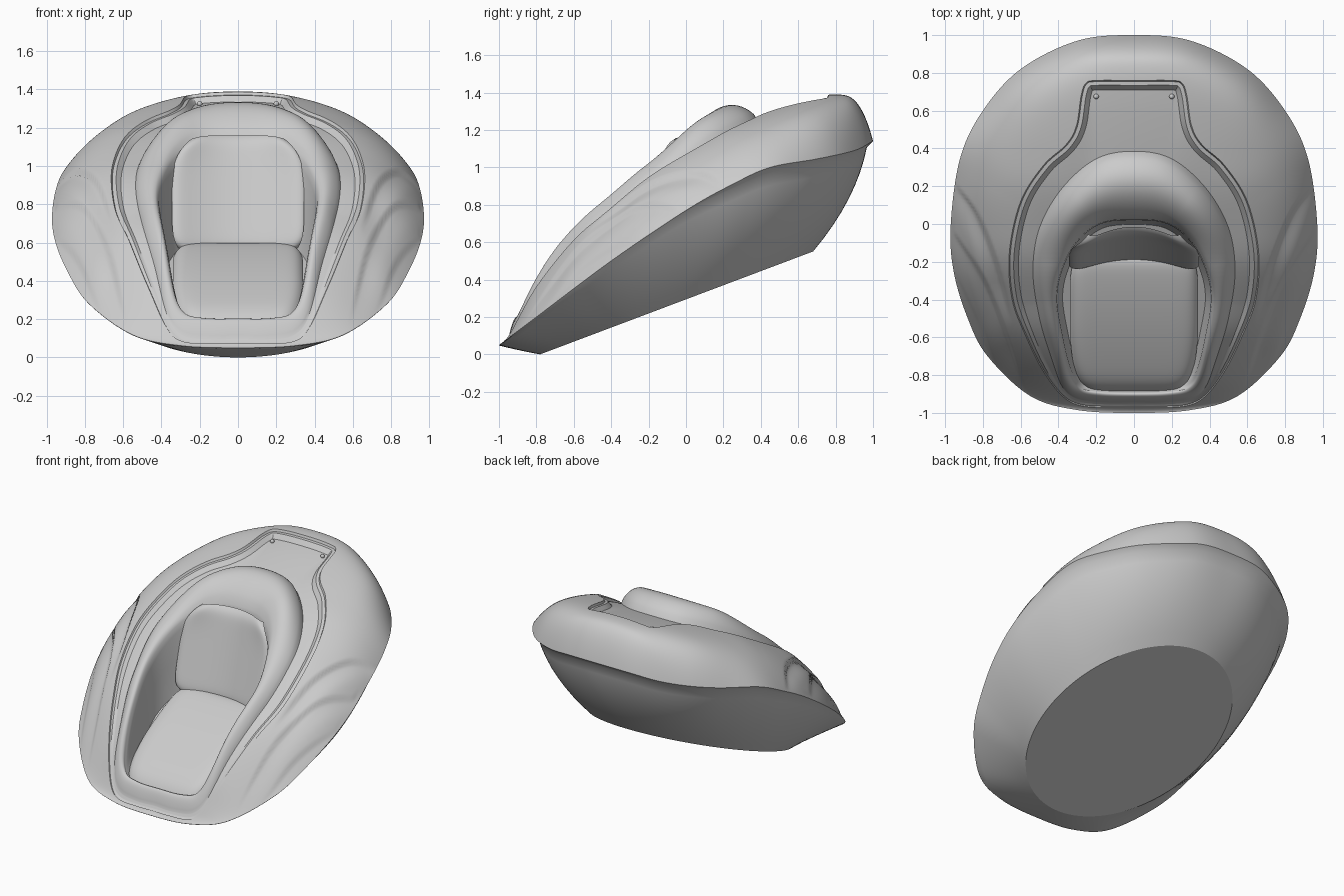
import bpy, math
from mathutils import Vector

if "Cube" in bpy.data.objects:
    bpy.data.objects.remove(bpy.data.objects["Cube"])

CY = -0.3          # centre of the radial layout
M = 240            # samples per half ring


def spline(pts, mirror=False, n=24):
    """Dense Catmull-Rom through 2D points."""
    p = [Vector(q) for q in pts]
    flip = lambda q: Vector((-q.x, q.y))
    a = flip(p[1]) if mirror else 2 * p[0] - p[1]
    b = flip(p[-2]) if mirror else 2 * p[-1] - p[-2]
    p = [a] + p + [b]
    out = []
    for i in range(1, len(p) - 2):
        for k in range(n):
            t = k / n
            out.append(0.5 * (2 * p[i] + (p[i + 1] - p[i - 1]) * t
                       + (2 * p[i - 1] - 5 * p[i] + 4 * p[i + 1] - p[i + 2]) * t * t
                       + (3 * p[i] - p[i - 1] - 3 * p[i + 1] + p[i + 2]) * t ** 3))
    return out + [p[-2]]


def lookup(table, x):
    if x <= table[0][0]:
        return table[0][1]
    for a, b in zip(table, table[1:]):
        if x <= b[0]:
            return a[1] + (b[1] - a[1]) * (x - a[0]) / max(b[0] - a[0], 1e-9)
    return table[-1][1]


def step(a, b, x):
    t = min(1, max(0, (x - a) / (b - a)))
    return t * t * (3 - 2 * t)


ANG = [math.pi / 2 - math.pi * (i / M) ** 1.25 for i in range(M + 1)]


def outline(pts):
    """Half outline resampled at the shared angles."""
    polar = sorted((math.atan2(q.y - CY, max(q.x, 0)), math.hypot(q.x, q.y - CY))
                   for q in spline(pts, True))
    return [Vector((lookup(polar, a) * math.cos(a), CY + lookup(polar, a) * math.sin(a)))
            for a in ANG]


def inset(c, dist):
    out = []
    for i, p in enumerate(c):
        t = c[min(i + 1, M)] - c[max(i - 1, 0)]
        q = p + Vector((t.y, -t.x)).normalized() * dist[i]
        out.append(Vector((0 if i in (0, M) else max(q.x, 0), q.y)))
    return out


# outlines seen from above
RIM = outline([(0, 1), (.3, .97), (.6, .82), (.8, .6), (.92, .35), (.97, 0), (.955, -.25),
               (.88, -.5), (.775, -.7), (.55, -.91), (.3, -.985), (0, -1)])
KEY = outline([(0, .76), (.2, .76), (.255, .745), (.28, .68), (.305, .52), (.36, .42),
               (.48, .31), (.6, .12), (.66, -.15), (.645, -.4), (.57, -.6), (.48, -.78),
               (.38, -.91), (.28, -.962), (.12, -.972), (0, -.972)])
COL = outline([(0, .385), (.2, .345), (.38, .19), (.5, -.02), (.535, -.25), (.5, -.5), (.44, -.7),
               (.38, -.86), (.3, -.925), (.15, -.945), (0, -.945)])
OPN = outline([(0, .03), (.18, .01), (.31, -.09), (.39, -.24), (.42, -.4), (.39, -.6),
               (.345, -.78), (.29, -.86), (.18, -.885), (0, -.89)])
# height profiles along y
TOP = spline([(-1, .06), (-.95, .19), (-.9, .31), (-.8, .475), (-.6, .71), (-.4, .89), (-.2, 1.05),
              (0, 1.16), (.2, 1.25), (.4, 1.31), (.6, 1.36), (.8, 1.405), (.9, 1.435), (1, 1.44)], n=8)
RIMZ = spline([(-1, .05), (-.8, .2), (-.4, .5), (0, .77), (.25, .91), (.45, 1.0), (.7, 1.045),
               (.9, 1.09), (1, 1.14)], n=8)
# side creases: x as a function of y
CREASES = [spline(c, n=8) for c in (
    [(-.85, .6), (-.6, .68), (-.3, .8), (-.05, .96)],
    [(-.85, .68), (-.7, .76), (-.5, .84), (-.25, .96)],
    [(-.5, .66), (-.2, .74), (.05, .84), (.2, .95)])]
RIM_R = [(p - Vector((0, CY))).length for p in RIM]
RIM_H = [lookup(RIMZ, p.y) for p in RIM]


def height(i, p):
    """Shell height at plan point p lying on ray i."""
    s = min(1, math.hypot(p.x, p.y - CY) / RIM_R[i])
    q = 8 + 9 * step(.3, 1, RIM[i].y)
    z = RIM_H[i] + (lookup(TOP, p.y) - .2 * p.x ** 2 - RIM_H[i]) * (1 - s ** q)
    for c in CREASES:
        u = p.x - lookup(c, p.y)
        fade = step(c[0][0] - .05, c[0][0] + .2, p.y) * (1 - step(c[-1][0], c[-1][0] + .1, p.y))
        z -= .028 * fade * (1 - s ** 18) * step(-.018, 0, u) * (1 - step(0, .11, u))
    return z


def seat_z(y):
    return .22 + .557 * (y + .88)


def on_shell(c, dz=None):
    return [Vector((p.x, p.y, height(i, p) + (dz[i] if dz else 0))) for i, p in enumerate(c)]


rings = []
# flat tilted base, bulged hull and undercut lip
base, lip = [], []
for i, p in enumerate(RIM):
    phi = math.atan2(p.y, p.x / .97)
    y = -.05 + .73 * math.sin(phi)
    base.append(Vector((.63 * math.cos(phi), y, .377 * (y + .78))))
    k = .03 * step(-.1, .4, p.y) + .003
    n = Vector((p.x, p.y)).normalized()
    lip.append(Vector((p.x - n.x * k, p.y - n.y * k, RIM_H[i] - k)))
for k in range(9):
    t = k / 8
    ring = []
    for b, l in zip(base, lip):
        m = (b + l) / 2
        m += Vector((m.x, m.y, 0)).normalized() * (.02 + .07 * step(-.7, .4, m.y))
        ring.append(b * (1 - t) ** 2 + m * 2 * t * (1 - t) + l * t * t)
    rings.append(ring)

# upper shell from rim to keyhole recess
for k in range(33):
    f = (k / 32) ** 1.3
    rings.append(on_shell([r.lerp(q, f) for r, q in zip(RIM, KEY)]))

# stepped recess around the collar
gap = [min(1, (a - b).length / .12) for a, b in zip(KEY, COL)]
for d, e, dz in ((.006, 0, 0), (.006, .02, 0), (.006, .045, .03)):
    ring = inset(KEY, [d + e * g for g in gap])
    rings.append(on_shell(ring, [-.016 - dz * g for g in gap]))
floor0 = ring
for k in range(1, 7):
    rings.append(on_shell([a.lerp(b, k / 6) for a, b in zip(floor0, COL)],
                          [-.016 - (.03 + .012 * k / 6) * g for g in gap]))

# padded collar, thickest at the head
for k in range(1, 17):
    f = k / 16
    ring = []
    for i, (a, b) in enumerate(zip(COL, OPN)):
        p = a.lerp(b, f)
        hc = .045 + .07 * step(-.2, .22, a.y)
        low = .02 + .05 * (1 - step(-.9, -.65, b.y))
        ring.append(Vector((p.x, p.y, height(i, p) - (.016 + .042 * gap[i]) * (1 - f) - low * f
                            + hc * max(0, math.sin(math.pi * f)) ** .65)))
    rings.append(ring)

# cockpit walls and floor
edge = rings[-1]
for sc, f in ((.985, .0), (.97, .1), (.955, .5), (.9, 1)):
    ring = []
    for p in edge:
        y = CY + (p.y - CY) * sc
        low = min(seat_z(y) - .06, p.z - .06)
        ring.append(Vector((p.x * sc, y, (p.z - .015) * (1 - f) + low * f)))
    rings.append(ring)


def finish(name, verts, faces, angle=35):
    me = bpy.data.meshes.new(name)
    me.from_pydata([tuple(v) for v in verts], [], faces)
    me.update()
    ob = bpy.data.objects.new(name, me)
    bpy.context.collection.objects.link(ob)
    bpy.ops.object.select_all(action='DESELECT')
    ob.select_set(True)
    bpy.context.view_layer.objects.active = ob
    bpy.ops.object.shade_smooth_by_angle(angle=math.radians(angle))
    return ob


# mirror the half rings and skin them
N = 2 * M
verts, faces = [], []
for r in rings:
    verts += r + [Vector((-r[j].x, r[j].y, r[j].z)) for j in range(M - 1, 0, -1)]
for k in range(len(rings) - 1):
    for j in range(N):
        a, b = k * N + j, k * N + (j + 1) % N
        faces.append((a, a + N, b + N, b))
last = (len(rings) - 1) * N
verts.append(Vector((0, CY, seat_z(CY) - .06)))
faces += [(last + j, len(verts) - 1, last + (j + 1) % N) for j in range(N)]
finish("pod_shell", verts, faces)
finish("base_plate", verts[:N], [tuple(range(N))])


def cushion(name, fn, n=48):
    pts = []
    for j in range(n + 1):
        for i in range(n + 1):
            u, v = (math.sin(math.pi / 2 * (2 * k / n - 1)) for k in (i, j))
            pts.append(fn(u * (1 - .1 * v ** 6), v * (1 - .06 * u ** 6), u ** 12 + v ** 12))
    quads = [(j * (n + 1) + i, j * (n + 1) + i + 1, (j + 1) * (n + 1) + i + 1, (j + 1) * (n + 1) + i)
             for j in range(n) for i in range(n)]
    return finish(name, pts, quads, 60)


# seat cushion and backrest
def seat(u, v, e):
    y = -.52 + .37 * v
    return ((.34 - .05 * max(0, -v) ** 2) * u, y, seat_z(y) + .035 * (1 - v * v) - .05 * e)


def back(u, v, e):
    w = .345 - .09 * max(0, v) ** 3
    return (w * u, -.125 + .08 * v - .08 * u * u + .03 * e, .855 + .305 * v)


cushion("seat_cushion", seat)
cushion("backrest", back)

# small studs in the rear tray
for sx, side in ((-1, "left"), (1, "right")):
    bpy.ops.mesh.primitive_uv_sphere_add(segments=16, ring_count=8, radius=.014,
                                         location=(sx * .2, .675, 1.325))
    bpy.context.object.name = "tray_stud_" + side
    bpy.ops.object.shade_smooth_by_angle()
